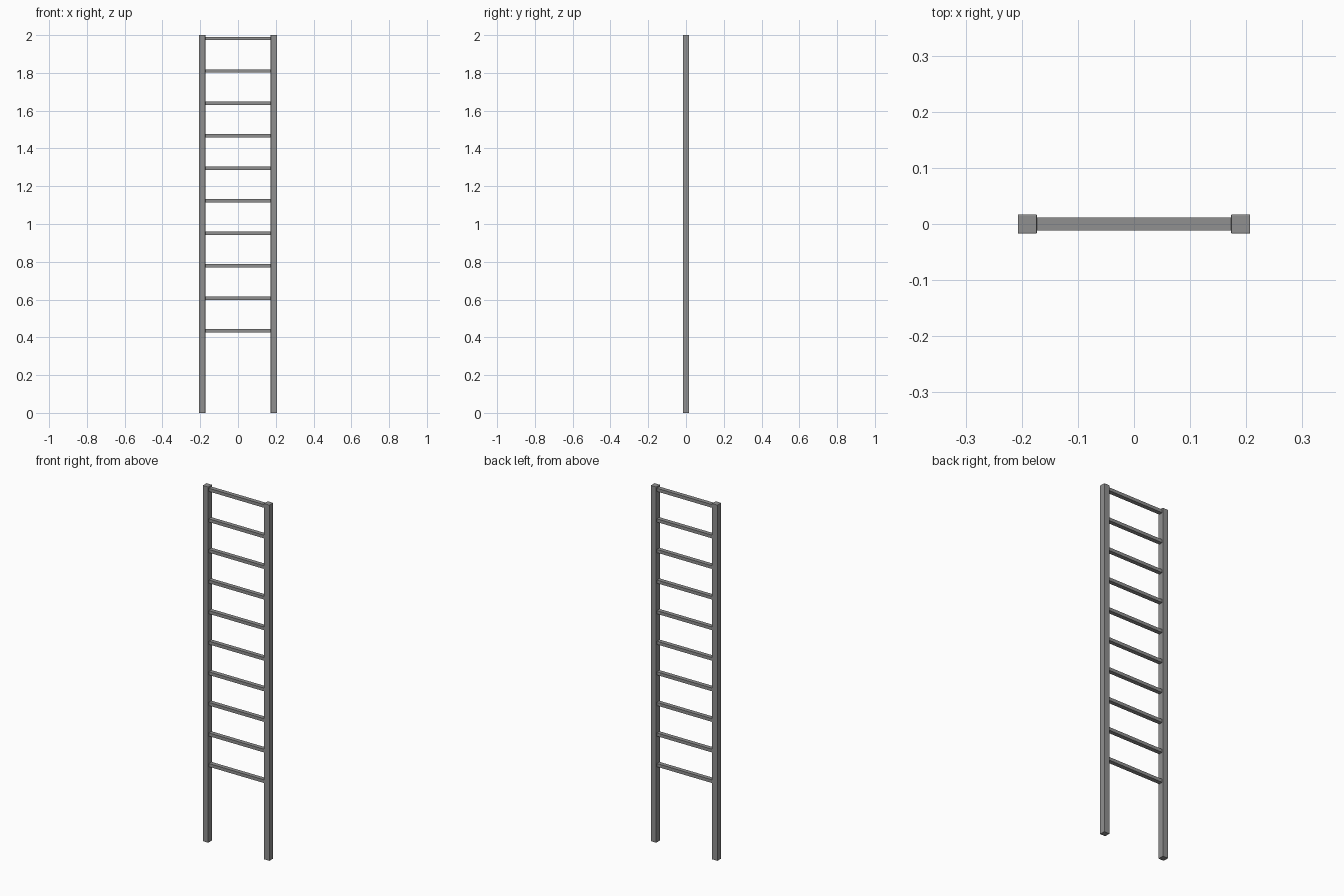
import bpy

cube = bpy.data.objects.get("Cube")
if cube:
    bpy.data.objects.remove(cube, do_unlink=True)

# Single grey metal colour
grey = bpy.data.materials.new("grey_metal")
grey.use_nodes = True
colour = (0.28, 0.28, 0.28, 1)
grey.diffuse_color = colour
grey.node_tree.nodes["Principled BSDF"].inputs["Base Color"].default_value = colour


def box(name, centre, size, bevel=0):
    bpy.ops.mesh.primitive_cube_add(size=1, location=centre)
    obj = bpy.context.object
    obj.name = name
    obj.scale = size
    bpy.ops.object.transform_apply(location=False, rotation=False, scale=True)
    obj.data.materials.append(grey)
    if bevel:
        mod = obj.modifiers.new("soft_edges", "BEVEL")
        mod.width = bevel
        mod.segments = 2
    return obj


# Upright side rails with slightly softened edges
RAIL = 0.034
RAIL_X = 0.19
for name, side in (("left_rail", 1), ("right_rail", -1)):
    box(name, (side * RAIL_X, 0, 1), (RAIL, RAIL, 2), 0.0015)

# Evenly spaced rungs, ending just inside the rails
RUNGS = 10
FIRST, LAST = 0.435, 1.982
for i in range(RUNGS):
    z = FIRST + (LAST - FIRST) * i / (RUNGS - 1)
    box(f"rung_{i + 1}", (0, 0, z), (2 * RAIL_X - RAIL + 0.004, 0.024, 0.018))
